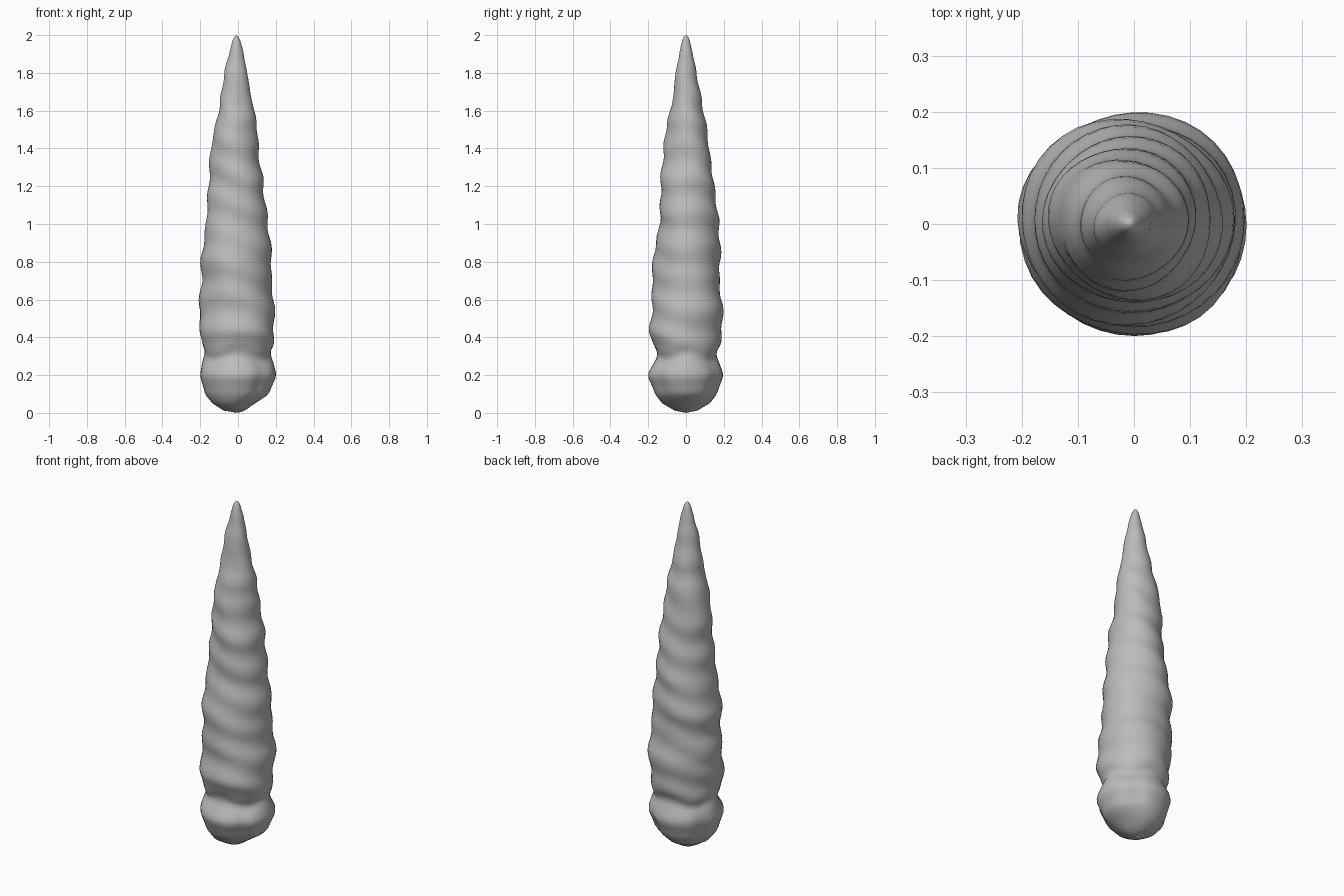
import bpy, math

if "Cube" in bpy.data.objects:
    bpy.data.objects.remove(bpy.data.objects["Cube"])

# Reach of the body to the left, right, front and back at each height
PROFILE = [
    (0.000, 0.00, 0.00, 0.00, 0.00), (0.012, 0.075, 0.035, 0.06, 0.06),
    (0.05, 0.135, 0.09, 0.125, 0.125), (0.10, 0.175, 0.165, 0.165, 0.165),
    (0.20, 0.20, 0.202, 0.202, 0.197), (0.29, 0.187, 0.183, 0.16, 0.170),
    (0.43, 0.196, 0.193, 0.196, 0.188), (0.57, 0.203, 0.197, 0.176, 0.196),
    (0.69, 0.193, 0.176, 0.176, 0.178), (0.82, 0.199, 0.175, 0.172, 0.185),
    (1.00, 0.170, 0.157, 0.143, 0.170), (1.22, 0.150, 0.137, 0.133, 0.146),
    (1.40, 0.145, 0.107, 0.114, 0.126), (1.53, 0.120, 0.098, 0.102, 0.108),
    (1.63, 0.098, 0.076, 0.075, 0.085), (1.80, 0.072, 0.049, 0.056, 0.055),
    (1.91, 0.045, 0.029, 0.034, 0.034), (1.975, 0.028, 0.011, 0.019, 0.019),
    (1.993, 0.018, 0.001, 0.010, 0.010), (2.0, 0.01, -0.01, 0.0, 0.0)]
SIDES = 40


def reach(z):
    """Smoothly interpolated reaches at a height."""
    i = max(k for k in range(len(PROFILE) - 1) if PROFILE[k][0] <= z)
    a, b = PROFILE[i], PROFILE[i + 1]
    t = (z - a[0]) / (b[0] - a[0])
    if 0.1 <= a[0] < 1.9:
        t = 0.5 * t + 0.5 * t * t * (3 - 2 * t)
    return [p + (q - p) * t for p, q in zip(a[1:], b[1:])]


def bump(d, width):
    return math.exp(-(d / width) ** 2)


def lumps(z, ang):
    """Wavy seam above the base, clefts between base lobes, tilted rolls above."""
    v = -0.012 * bump(z - (0.30 + 0.022 * math.cos(4 * ang)), 0.03)
    for deg in (55, 150, -50):
        d = (ang - math.radians(deg) + math.pi) % (2 * math.pi) - math.pi
        v -= 0.014 * bump(d, 0.2) * bump(z - 0.16, 0.10)
    if z > 0.3:
        fade = min(1, (z - 0.3) / 0.1) * min(1, (2 - z) / 0.7)
        v += fade * 0.005 * math.sin(2 * math.pi * z / 0.17 + ang
                                     + 0.8 * math.sin(2 * ang + 3 * z))
        v += fade * 0.004 * math.sin(3 * ang + 9 * z)
    return v


# Ring heights, closer together at both rounded ends
heights = [0.003, 0.012, 0.03] + [0.05 + 0.02 * i for i in range(97)] + [1.98, 1.987, 1.993, 1.997]
verts, faces = [], []
for z in heights:
    left, right, front, back = reach(z)
    cx, cy = (right - left) / 2, (back - front) / 2
    rx, ry = (right + left) / 2, (back + front) / 2
    for k in range(SIDES):
        a = 2 * math.pi * k / SIDES
        v = lumps(z, a)
        verts.append((cx + (rx + v) * math.cos(a), cy + (ry + v) * math.sin(a), z))
for j in range(len(heights) - 1):
    for k in range(SIDES):
        n = (k + 1) % SIDES
        faces.append((j * SIDES + k, j * SIDES + n, (j + 1) * SIDES + n, (j + 1) * SIDES + k))

# Rounded bottom and tip
bottom, tip = len(verts), len(verts) + 1
verts += [(-0.02, 0, 0), (-0.01, 0, 2)]
last = (len(heights) - 1) * SIDES
for k in range(SIDES):
    n = (k + 1) % SIDES
    faces += [(bottom, n, k), (tip, last + k, last + n)]

mesh = bpy.data.meshes.new("lumpy_spike")
mesh.from_pydata(verts, [], faces)
mesh.shade_smooth()
spike = bpy.data.objects.new("lumpy_spike", mesh)
bpy.context.collection.objects.link(spike)

grey = bpy.data.materials.new("stone_grey")
grey.diffuse_color = (0.5, 0.5, 0.5, 1)
grey.use_nodes = True
grey.node_tree.nodes["Principled BSDF"].inputs["Base Color"].default_value = grey.diffuse_color
mesh.materials.append(grey)
